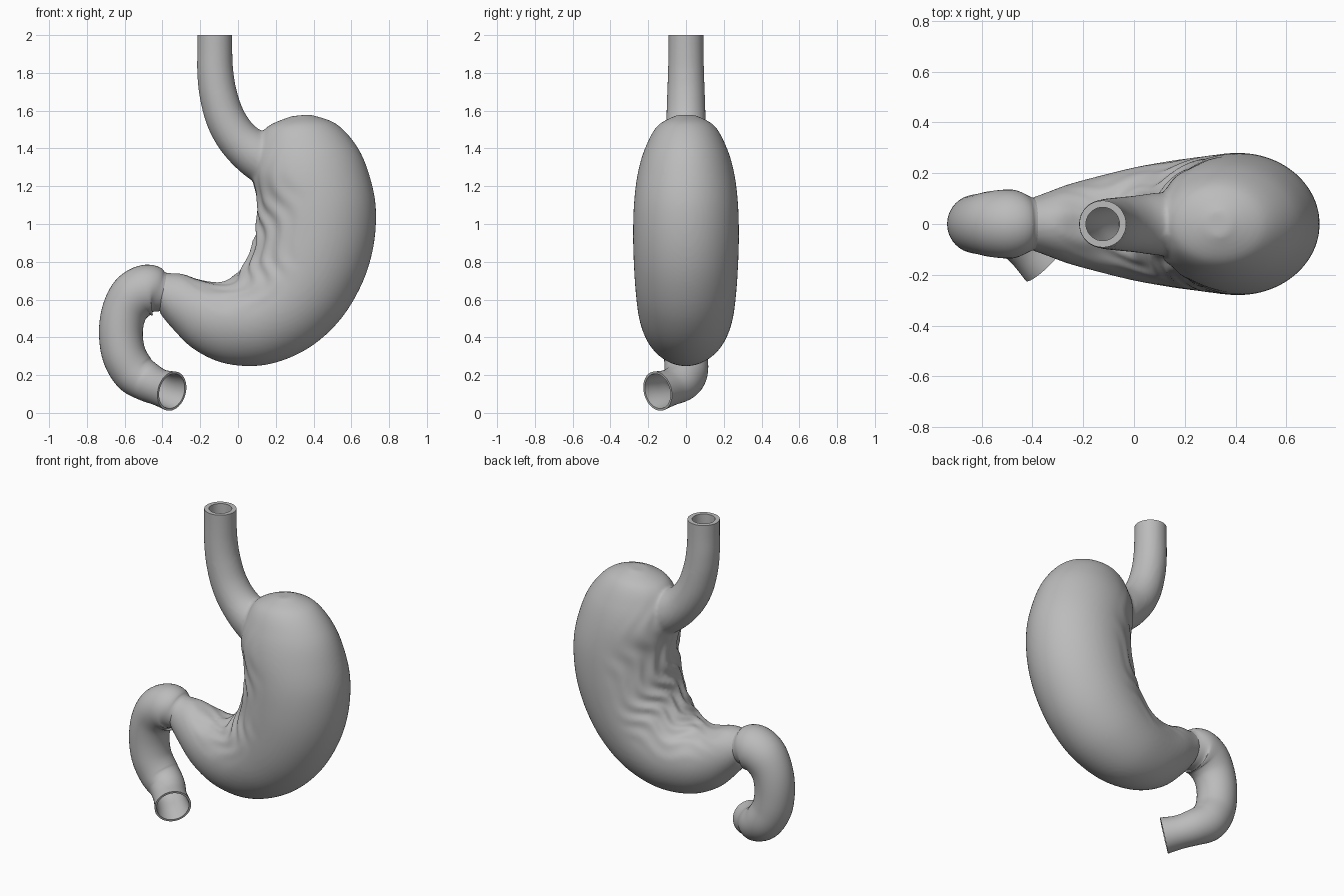
import bpy, bmesh, math
from mathutils import Vector

if "Cube" in bpy.data.objects:
    bpy.data.objects.remove(bpy.data.objects["Cube"])

GREY = (0.5, 0.5, 0.5, 1)
mat = bpy.data.materials.new("soft grey")
mat.use_nodes = True
mat.diffuse_color = GREY
mat.node_tree.nodes["Principled BSDF"].inputs["Base Color"].default_value = GREY


def spline(rows, steps):
    """Catmull-Rom interpolation of rows of any width."""
    out = []
    ext = [rows[0]] + rows + [rows[-1]]
    for i in range(len(rows) - 1):
        for s in range(steps):
            t = s / steps
            out.append([0.5 * (2 * b + (c - a) * t + (2 * a - 5 * b + 4 * c - d) * t * t
                               + (3 * b - a - 3 * c + d) * t ** 3)
                        for a, b, c, d in zip(*ext[i:i + 4])])
    return out + [list(rows[-1])]


def loft(name, rings):
    """Closed skin over a list of rings."""
    bm = bmesh.new()
    loops = [[bm.verts.new(p) for p in ring] for ring in rings]
    n = len(loops[0])
    for a, b in zip(loops, loops[1:]):
        for i in range(n):
            bm.faces.new((a[i], a[(i + 1) % n], b[(i + 1) % n], b[i]))
    bm.faces.new(loops[0][::-1])
    bm.faces.new(loops[-1])
    bmesh.ops.recalc_face_normals(bm, faces=bm.faces)
    mesh = bpy.data.meshes.new(name)
    bm.to_mesh(mesh)
    bm.free()
    mesh.materials.append(mat)
    ob = bpy.data.objects.new(name, mesh)
    bpy.context.collection.objects.link(ob)
    return ob


def tube_rings(rows, steps=6, sides=40):
    """Round rings along x, y, z, radius rows."""
    pts = spline(rows, steps)
    centres = [Vector(p[:3]) for p in pts]
    rings, side = [], Vector((0, 1, 0))
    for i, c in enumerate(centres):
        tan = (centres[min(i + 1, len(pts) - 1)] - centres[max(i - 1, 0)]).normalized()
        side = (side - tan * side.dot(tan)).normalized()
        up = tan.cross(side)
        rings.append([c + (side * math.cos(k * math.tau / sides)
                           + up * math.sin(k * math.tau / sides)) * pts[i][3]
                      for k in range(sides)])
    return rings


def resized(ring, amount):
    centre = sum(ring, Vector()) / len(ring)
    return [p + (centre - p).normalized() * amount for p in ring]


def finish(ob):
    bpy.ops.object.select_all(action='DESELECT')
    ob.select_set(True)
    bpy.context.view_layer.objects.active = ob
    for m in list(ob.modifiers):
        bpy.ops.object.modifier_apply(modifier=m.name)
    bpy.ops.object.shade_smooth_by_angle(angle=math.radians(45))


# Stomach bag: inner curve x z, outer curve x z, half depth
sections = [
    (0.28, 1.57, 0.38, 1.58, 0.05), (0.15, 1.51, 0.52, 1.53, 0.15),
    (0.09, 1.40, 0.63, 1.41, 0.215), (0.07, 1.28, 0.695, 1.26, 0.255),
    (0.10, 1.14, 0.73, 1.08, 0.275), (0.10, 1.00, 0.715, 0.87, 0.28),
    (0.075, 0.87, 0.65, 0.67, 0.275), (0.03, 0.78, 0.53, 0.48, 0.265),
    (-0.03, 0.715, 0.36, 0.335, 0.25), (-0.11, 0.69, 0.15, 0.255, 0.225),
    (-0.20, 0.705, -0.06, 0.26, 0.19), (-0.29, 0.735, -0.23, 0.335, 0.155),
    (-0.36, 0.74, -0.35, 0.45, 0.12), (-0.41, 0.745, -0.415, 0.53, 0.10)]
SIDES = 96
rings = []
rows = spline(sections, 8)
for j, (ix, iz, ox, oz, h) in enumerate(rows):
    u = j / (len(rows) - 1)
    centre = Vector((ix + ox, 0, iz + oz)) / 2
    arm = Vector((ox - ix, 0, oz - iz)) / 2
    ring = []
    for k in range(SIDES):
        t = k * math.tau / SIDES
        # Folds fade in toward the inner curve and out at both ends
        mask = max(0, -math.cos(t) - 0.1) * math.sin(math.pi * u) ** 2
        fold = math.sin(15 * t + 9 * math.sin(7 * u) + 2 * math.sin(31 * u + 3 * t))
        grow = 1 + 0.04 * mask * fold
        ring.append(centre + (arm * math.cos(t) + Vector((0, h, 0)) * math.sin(t)) * grow)
    rings.append(ring)
stomach = loft("stomach", rings)

# Gullet, run long at the top so it can be trimmed flat
gullet_path = [(-0.123, 0, 2.06, 0.093), (-0.123, 0, 1.92, 0.093), (-0.12, 0, 1.80, 0.096),
               (-0.103, 0, 1.68, 0.1), (-0.062, 0, 1.55, 0.105), (0.01, 0, 1.44, 0.112),
               (0.12, 0, 1.35, 0.125), (0.25, 0, 1.27, 0.12)]
gullet = loft("gullet", tube_rings(gullet_path))
bore = loft("gullet_bore", [resized(r, 0.027) for r in tube_rings(gullet_path[:6])])
trim = loft("gullet_trim", [[(x - 0.12, y, z) for x, y in
                            ((-0.2, -0.2), (0.2, -0.2), (0.2, 0.2), (-0.2, 0.2))]
                           for z in (2, 2.2)])

# Blend bag and gullet into one skin, then trim and hollow the gullet
bpy.ops.object.select_all(action='DESELECT')
gullet.select_set(True)
stomach.select_set(True)
bpy.context.view_layer.objects.active = stomach
bpy.ops.object.join()
remesh = stomach.modifiers.new("blend", 'REMESH')
remesh.mode = 'VOXEL'
remesh.voxel_size = 0.011
smooth = stomach.modifiers.new("soften", 'SMOOTH')
smooth.factor = 0.5
smooth.iterations = 6
for cutter in (trim, bore):
    cut = stomach.modifiers.new("cut", 'BOOLEAN')
    cut.operation = 'DIFFERENCE'
    cut.solver = 'EXACT'
    cut.object = cutter
finish(stomach)
for cutter in (trim, bore):
    bpy.data.objects.remove(cutter)

# Bowel loop: thin-walled tube with an open front end
bowel_path = [(-0.36, 0, 0.635, 0.09), (-0.41, 0, 0.643, 0.108), (-0.47, 0, 0.652, 0.134),
              (-0.545, 0, 0.62, 0.132), (-0.60, 0, 0.54, 0.12), (-0.62, 0, 0.43, 0.116),
              (-0.604, 0, 0.31, 0.116), (-0.55, 0, 0.215, 0.115), (-0.48, -0.025, 0.165, 0.105),
              (-0.415, -0.085, 0.135, 0.097), (-0.35, -0.15, 0.115, 0.106)]
outer = tube_rings(bowel_path)
inner = [resized(r, 0.012) for r in outer[:20:-1]]
finish(loft("bowel_loop", outer + inner))
